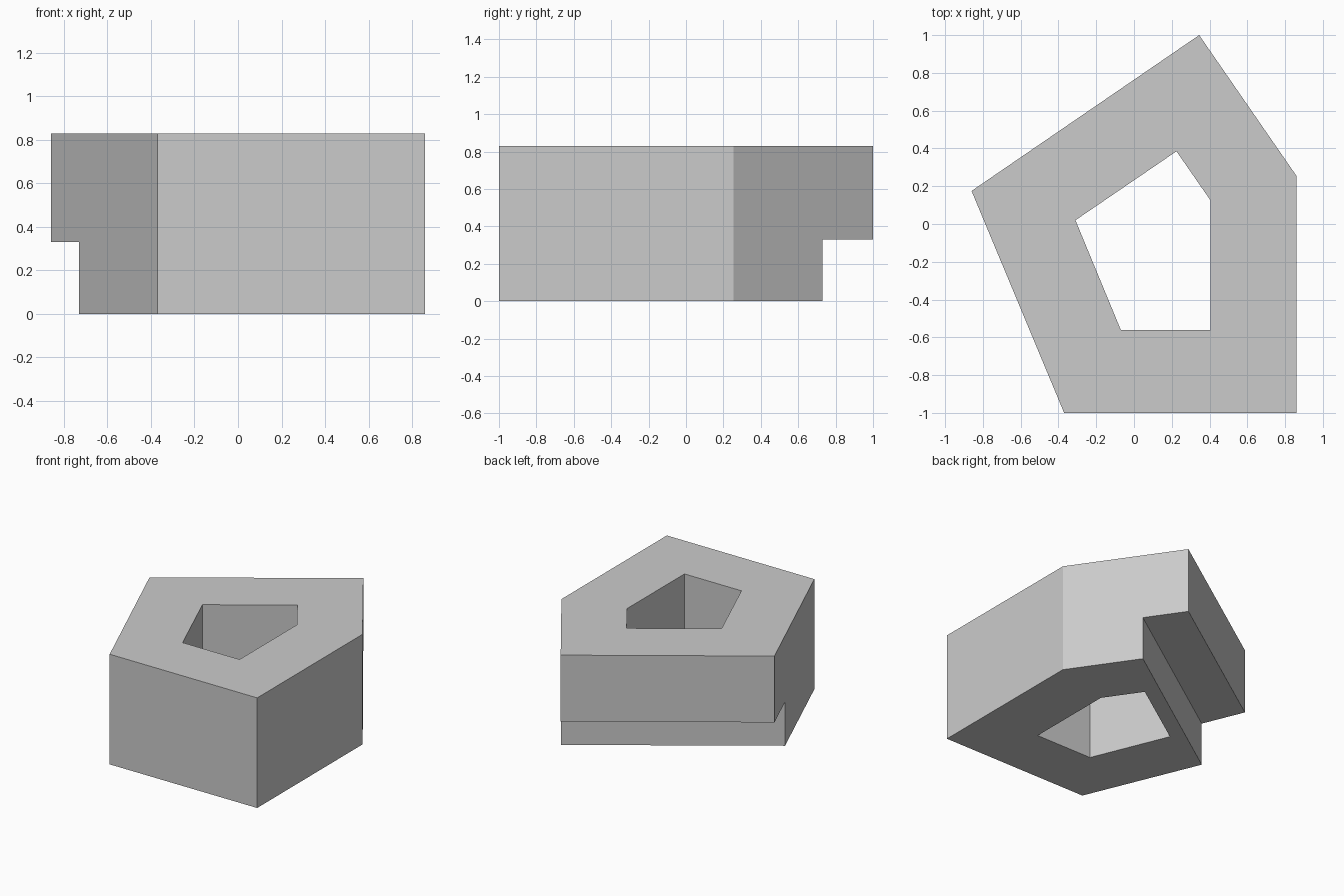
import bpy
import bmesh
from mathutils import Vector

cube = bpy.data.objects.get("Cube")
if cube:
    bpy.data.objects.remove(cube, do_unlink=True)

HEIGHT, STEP_HEIGHT = 0.83, 0.33
OUTLINE = [(-0.86, 0.175), (0.345, 1.0), (0.86, 0.255), (0.86, -1.0), (-0.37, -1.0)]
OPENING = [(-0.31, 0.02), (0.225, 0.385), (0.405, 0.125), (0.405, -0.56), (-0.07, -0.56)]

grey = bpy.data.materials.new("plain grey")
grey.use_nodes = True
colour = (0.6, 0.6, 0.6, 1.0)
grey.diffuse_color = colour
grey.node_tree.nodes["Principled BSDF"].inputs["Base Color"].default_value = colour


def prism(name, points, bottom, top):
    """Flat-sided solid raised from a plan outline."""
    bm = bmesh.new()
    base = bm.faces.new([bm.verts.new((x, y, bottom)) for x, y in points])
    raised = bmesh.ops.extrude_face_region(bm, geom=[base])["geom"]
    verts = [v for v in raised if isinstance(v, bmesh.types.BMVert)]
    bmesh.ops.translate(bm, verts=verts, vec=(0, 0, top - bottom))
    bmesh.ops.recalc_face_normals(bm, faces=bm.faces)
    mesh = bpy.data.meshes.new(name)
    bm.to_mesh(mesh)
    bm.free()
    mesh.materials.append(grey)
    obj = bpy.data.objects.new(name, mesh)
    bpy.context.collection.objects.link(obj)
    return obj


def cut(target, cutter):
    """Subtract the cutter, then discard it."""
    cutter.hide_render = True
    mod = target.modifiers.new("cut", 'BOOLEAN')
    mod.operation = 'DIFFERENCE'
    mod.solver = 'EXACT'
    mod.object = cutter
    bpy.context.view_layer.objects.active = target
    bpy.ops.object.modifier_apply(modifier=mod.name)
    bpy.data.objects.remove(cutter, do_unlink=True)


# Five-sided block with a vertical opening through it
block = prism("five_sided_block", OUTLINE, 0, HEIGHT)
cut(block, prism("opening_cutter", OPENING, -0.5, HEIGHT + 0.5))

# Undercut along the long slanted back edge, parallel to it
start, end = Vector((-0.73, -0.137)), Vector((0.532, 0.73))
along = (end - start).normalized()
outward = Vector((-along.y, along.x))
a, b = start - along, end + along
cut(block, prism("undercut_cutter", [a, b, b + outward, a + outward], -0.5, STEP_HEIGHT))
